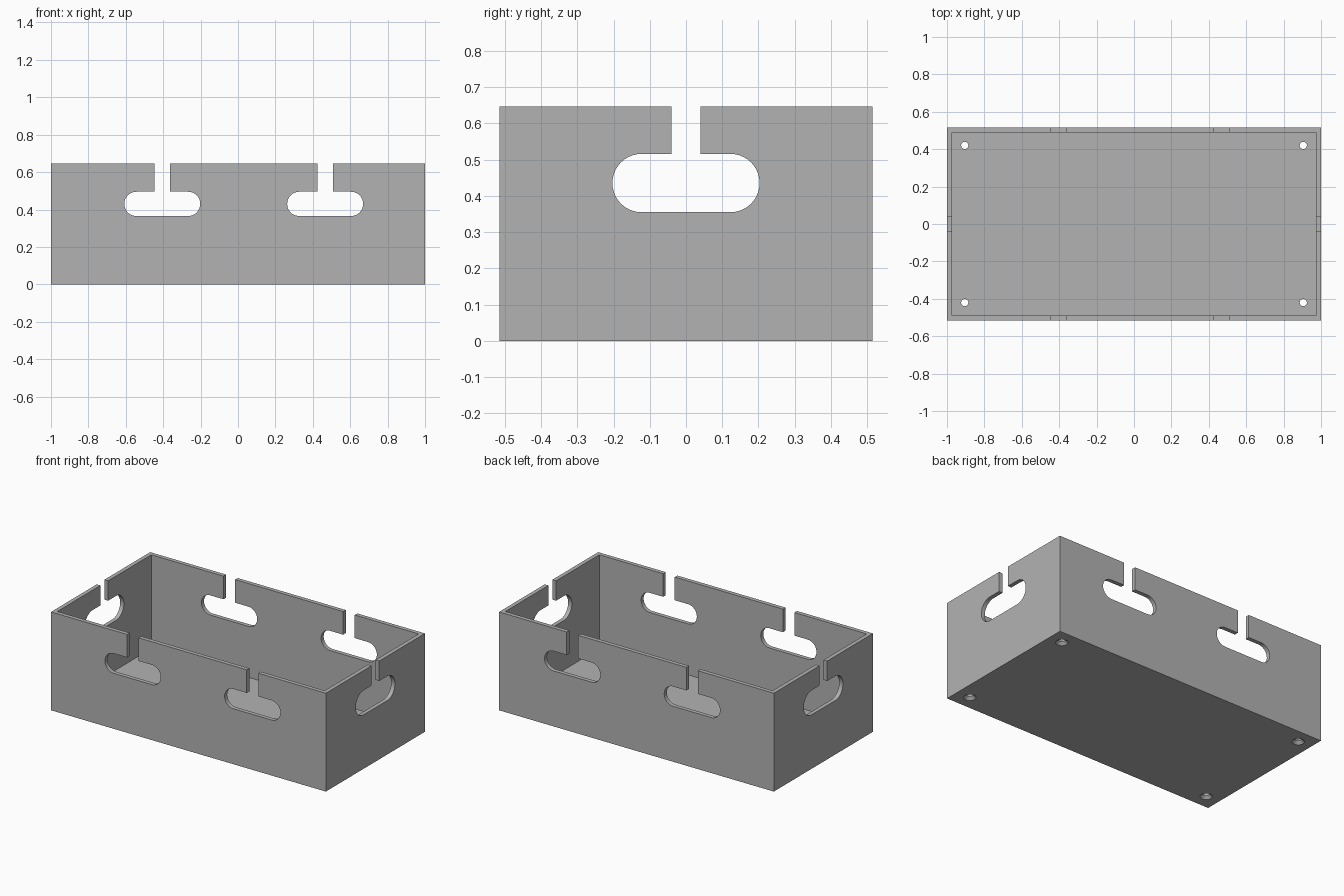
import bpy, bmesh, math
from mathutils import Matrix, Vector

if "Cube" in bpy.data.objects:
    bpy.data.objects.remove(bpy.data.objects["Cube"])

W, D, H = 2.0, 1.03, 0.647      # outer size
WALL, FLOOR = 0.027, 0.03       # thicknesses

grey = bpy.data.materials.new("grey plastic")
grey.diffuse_color = (0.45, 0.45, 0.45, 1)
grey.use_nodes = True
grey.node_tree.nodes["Principled BSDF"].inputs["Base Color"].default_value = grey.diffuse_color


def make_object(name, bm):
    bmesh.ops.recalc_face_normals(bm, faces=bm.faces)
    mesh = bpy.data.meshes.new(name)
    bm.to_mesh(mesh)
    bm.free()
    mesh.materials.append(grey)
    ob = bpy.data.objects.new(name, mesh)
    bpy.context.collection.objects.link(ob)
    return ob


def add_box(bm, size, z0):
    m = Matrix.Translation((0, 0, z0 + size[2] / 2)) @ Matrix.Diagonal((*size, 1))
    bmesh.ops.create_cube(bm, size=1, matrix=m)


def keyhole_cutter(name, length, z0, z1, neck, place):
    """Rounded slot with a narrow neck open at the top, extruded along its depth."""
    r, zc, n = (z1 - z0) / 2, (z0 + z1) / 2, 20
    cx = length / 2 - r
    right = [(cx + r * math.cos(a), zc + r * math.sin(a))
             for a in (math.pi * (i / n - 0.5) for i in range(n + 1))]
    right += [(neck / 2, z1), (neck / 2, H + 0.1)]
    outline = right + [(-x, z) for x, z in reversed(right)]
    bm = bmesh.new()
    face = bm.faces.new([bm.verts.new((x, -1.5, z)) for x, z in outline])
    ext = bmesh.ops.extrude_face_region(bm, geom=[face])["geom"]
    bmesh.ops.translate(bm, vec=(0, 3, 0),
                        verts=[v for v in ext if isinstance(v, bmesh.types.BMVert)])
    bmesh.ops.transform(bm, matrix=place, verts=bm.verts)
    return make_object(name, bm)


# outer shell
bm = bmesh.new()
add_box(bm, (W, D, H), 0)
tray = make_object("open_box", bm)
cutters = []

# hollow interior
bm = bmesh.new()
add_box(bm, (W - 2 * WALL, D - 2 * WALL, H), FLOOR)
cutters.append(make_object("interior_cutter", bm))

# cable slots: two through the long walls, one through the end walls
for x in (-0.405, 0.466):
    cutters.append(keyhole_cutter("long_wall_slot_cutter", 0.406, 0.365, 0.495, 0.084,
                                  Matrix.Translation((x, 0, 0))))
cutters.append(keyhole_cutter("end_wall_slot_cutter", 0.406, 0.355, 0.516, 0.08,
                              Matrix.Rotation(math.pi / 2, 4, "Z")))

# countersunk screw holes in the floor
for sx in (-1, 1):
    for sy in (-1, 1):
        bm = bmesh.new()
        rings = []
        for r, z in ((0.037, -0.05), (0.037, 0), (0.019, 0.018), (0.019, 0.1)):
            rings.append([bm.verts.new((sx * 0.905 + r * math.cos(a), sy * 0.42 + r * math.sin(a), z))
                          for a in (math.tau * i / 32 for i in range(32))])
        for lo, hi in zip(rings, rings[1:]):
            for i in range(32):
                j = (i + 1) % 32
                bm.faces.new((lo[i], lo[j], hi[j], hi[i]))
        bm.faces.new(rings[0])
        bm.faces.new(rings[-1])
        cutters.append(make_object("screw_hole_cutter", bm))

# cut everything, then drop the helpers
bpy.context.view_layer.objects.active = tray
tray.select_set(True)
for c in cutters:
    c.hide_render = True
    mod = tray.modifiers.new("cut", "BOOLEAN")
    mod.operation, mod.solver, mod.object = "DIFFERENCE", "EXACT", c
    bpy.ops.object.modifier_apply(modifier=mod.name)
for c in cutters:
    bpy.data.objects.remove(c)

bpy.ops.object.shade_smooth_by_angle(angle=math.radians(30))
